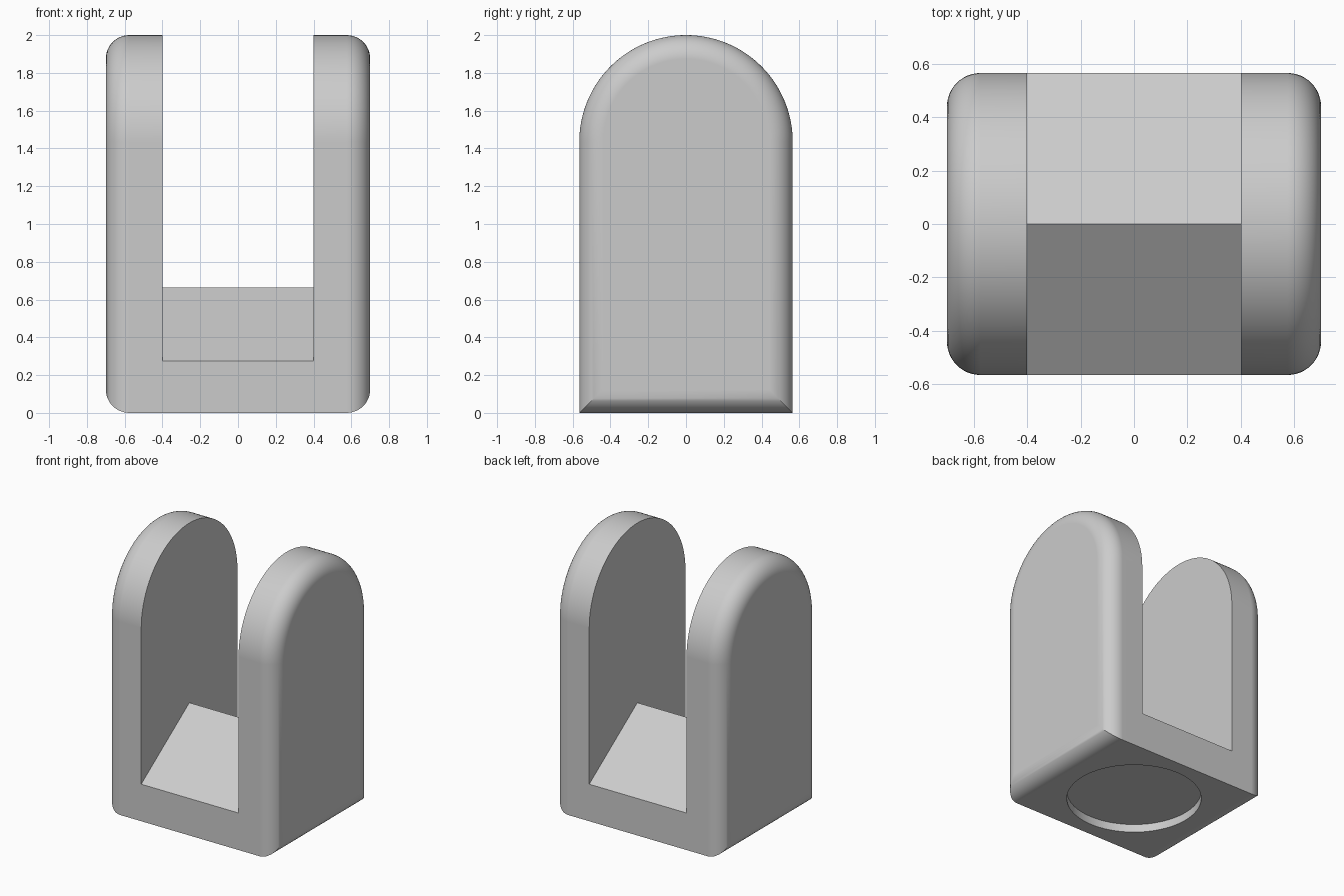
import bpy, bmesh
from math import sin, cos, pi, radians

cube = bpy.data.objects.get("Cube")
if cube:
    bpy.data.objects.remove(cube, do_unlink=True)

HALF_X, HALF_Y, HEIGHT = 0.70, 0.565, 2.0
FILLET, SLOT = 0.125, 0.40
ARC_STEPS, FILLET_STEPS = 64, 12

grey = bpy.data.materials.new("light grey")
grey.use_nodes = True
grey.diffuse_color = (0.6, 0.6, 0.6, 1)
grey.node_tree.nodes["Principled BSDF"].inputs["Base Color"].default_value = (0.6, 0.6, 0.6, 1)


def loft(name, rings):
    """Closed solid through rings of equal point count."""
    bm = bmesh.new()
    loops = [[bm.verts.new(p) for p in ring] for ring in rings]
    n = len(loops[0])
    for a, b in zip(loops, loops[1:]):
        for i in range(n):
            j = (i + 1) % n
            bm.faces.new((a[i], a[j], b[j], b[i]))
    bm.faces.new(loops[0])
    bm.faces.new(loops[-1])
    bmesh.ops.recalc_face_normals(bm, faces=bm.faces)
    mesh = bpy.data.meshes.new(name)
    bm.to_mesh(mesh)
    bm.free()
    obj = bpy.data.objects.new(name, mesh)
    bpy.context.collection.objects.link(obj)
    mesh.materials.append(grey)
    return obj


def arch(x, inset):
    """Round-topped outline, shrunk evenly by inset."""
    r = HALF_Y - inset
    ring = [(x, -r, inset), (x, r, inset)]
    for i in range(ARC_STEPS + 1):
        a = pi * i / ARC_STEPS
        ring.append((x, r * cos(a), HEIGHT - HALF_Y + r * sin(a)))
    return ring


# Arched block with rounded outer rims
steps = [pi / 2 * i / FILLET_STEPS for i in range(FILLET_STEPS + 1)]
half = [(HALF_X - FILLET + FILLET * sin(a), FILLET * (1 - cos(a))) for a in steps]
rings = [arch(-x, d) for x, d in reversed(half)] + [arch(x, d) for x, d in half]
body = loft("fork_bracket", rings)

# Slot with a ridged floor, overshooting the front and back
EDGE_Z, RIDGE_Z, REACH = 0.275, 0.665, 0.8
low = RIDGE_Z - (RIDGE_Z - EDGE_Z) * REACH / HALF_Y
outline = [(-REACH, low), (0, RIDGE_Z), (REACH, low), (REACH, 2.4), (-REACH, 2.4)]
slot = loft("slot_cutter", [[(x, y, z) for y, z in outline] for x in (-SLOT, SLOT)])

# Shallow round recess underneath
circle = [2 * pi * i / 96 for i in range(96)]
recess = loft("recess_cutter", [[(0.46 * cos(a), 0.46 * sin(a), z) for a in circle]
                                for z in (-0.1, 0.06)])

bpy.ops.object.select_all(action='DESELECT')
bpy.context.view_layer.objects.active = body
body.select_set(True)
for cutter in (slot, recess):
    cutter.hide_render = True
    mod = body.modifiers.new("cut", 'BOOLEAN')
    mod.operation, mod.solver, mod.object = 'DIFFERENCE', 'EXACT', cutter
    bpy.ops.object.modifier_apply(modifier=mod.name)
    bpy.data.objects.remove(cutter, do_unlink=True)

# Smooth rims, crisp corners, flat large faces
bpy.ops.object.shade_smooth_by_angle(angle=radians(30))
weighted = body.modifiers.new("flat_faces", 'WEIGHTED_NORMAL')
weighted.keep_sharp = True
